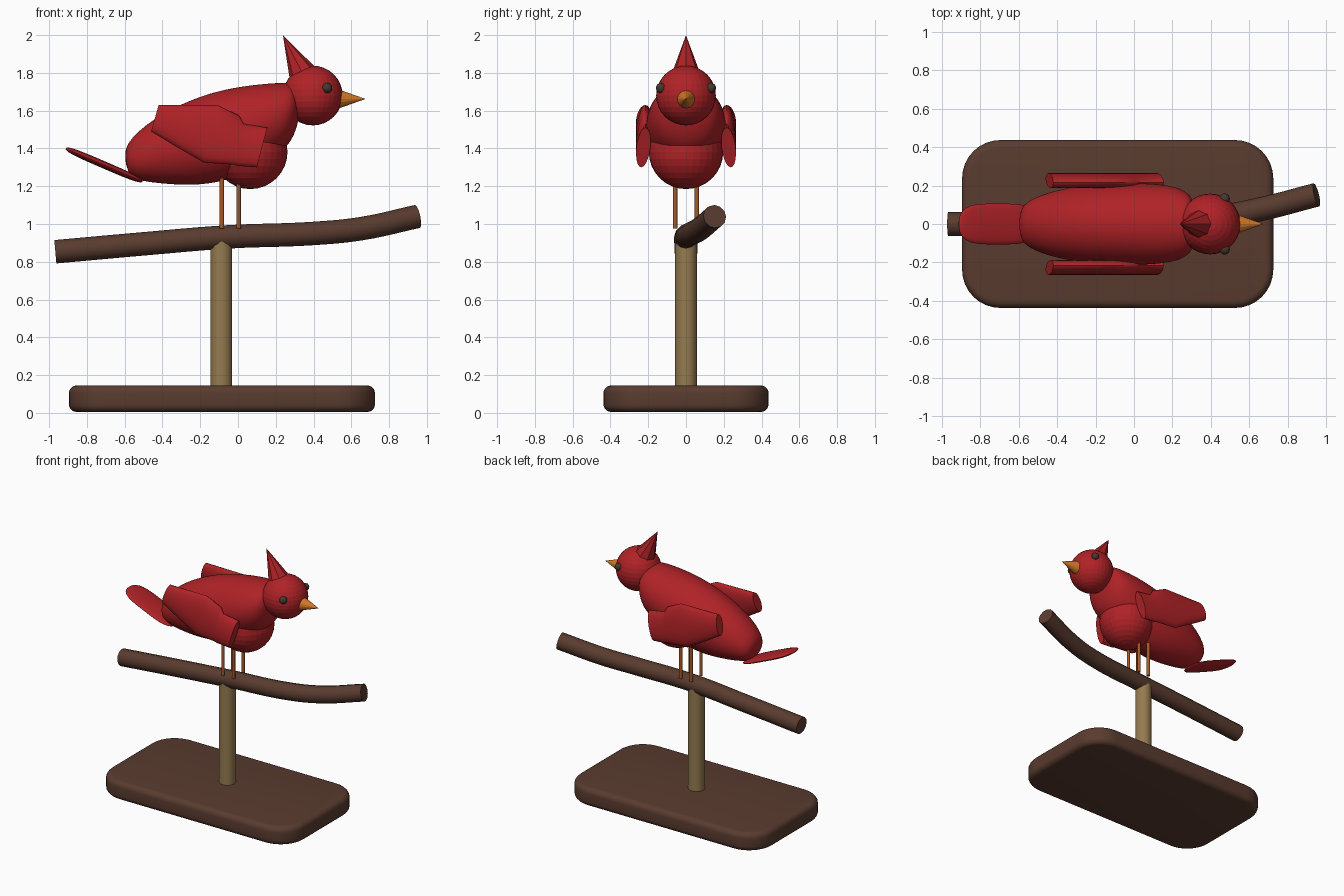
import bpy, bmesh, math
from mathutils import Vector

cube = bpy.data.objects.get("Cube")
if cube:
    bpy.data.objects.remove(cube, do_unlink=True)


def material(name, rgb):
    m = bpy.data.materials.new(name)
    m.use_nodes = True
    m.diffuse_color = (*rgb, 1)
    m.node_tree.nodes["Principled BSDF"].inputs["Base Color"].default_value = (*rgb, 1)
    return m


RED = material("red", (0.43, 0.016, 0.02))
BROWN = material("dark brown", (0.1, 0.044, 0.028))
TAN = material("tan wood", (0.3, 0.2, 0.08))
ORANGE = material("orange", (0.66, 0.19, 0.02))
RUST = material("rust orange", (0.38, 0.1, 0.02))
EYE = material("eye grey", (0.06, 0.04, 0.03))


def finish(name, bm, mat, smooth=None, subdivide=0):
    """Turn a bmesh into an object with one material."""
    bmesh.ops.recalc_face_normals(bm, faces=bm.faces)
    mesh = bpy.data.meshes.new(name)
    bm.to_mesh(mesh)
    bm.free()
    mesh.materials.append(mat)
    ob = bpy.data.objects.new(name, mesh)
    bpy.context.collection.objects.link(ob)
    if smooth:
        bpy.ops.object.select_all(action='DESELECT')
        ob.select_set(True)
        bpy.context.view_layer.objects.active = ob
        bpy.ops.object.shade_smooth_by_angle(angle=math.radians(smooth))
    if subdivide:
        mod = ob.modifiers.new("subdivision", 'SUBSURF')
        mod.levels = mod.render_levels = subdivide
    return ob


def loft(name, rings, mat, smooth=40, subdivide=0):
    """Skin a row of closed rings and cap both ends."""
    bm = bmesh.new()
    rows = [[bm.verts.new(p) for p in ring] for ring in rings]
    n = len(rows[0])
    for a, b in zip(rows, rows[1:]):
        for i in range(n):
            j = (i + 1) % n
            bm.faces.new((a[i], a[j], b[j], b[i]))
    bm.faces.new(rows[0])
    bm.faces.new(rows[-1])
    return finish(name, bm, mat, smooth, subdivide)


def section(top, bottom, width, n):
    """Ellipse spanning two points, with a half-width across y."""
    top, bottom = Vector(top), Vector(bottom)
    mid, up = (top + bottom) / 2, (top - bottom) / 2
    return [mid + up * math.cos(t) + Vector((0, width * math.sin(t), 0))
            for t in (2 * math.pi * i / n for i in range(n))]


def rounded_rect(cx, z, hx, hy, r, steps=8):
    ring = []
    for q, (sx, sy) in enumerate([(1, 1), (-1, 1), (-1, -1), (1, -1)]):
        for k in range(steps + 1):
            t = math.pi / 2 * (q + k / steps)
            ring.append(Vector((cx + sx * (hx - r) + r * math.cos(t),
                                sy * (hy - r) + r * math.sin(t), z)))
    return ring


def ball(name, centre, radius, mat, segments=32, smooth=None):
    bm = bmesh.new()
    bmesh.ops.create_uvsphere(bm, u_segments=segments, v_segments=segments // 2, radius=radius)
    bmesh.ops.translate(bm, verts=bm.verts, vec=centre)
    return finish(name, bm, mat, smooth)


def rod(name, start, end, r1, r2, sides, mat, smooth=None):
    """Cylinder or cone running between two points."""
    start, end = Vector(start), Vector(end)
    axis = end - start
    bm = bmesh.new()
    bmesh.ops.create_cone(bm, cap_ends=True, segments=sides, radius1=r1, radius2=r2,
                          depth=axis.length)
    bm.transform(axis.to_track_quat('Z', 'Y').to_matrix().to_4x4())
    bmesh.ops.translate(bm, verts=bm.verts, vec=(start + end) / 2)
    return finish(name, bm, mat, smooth)


# Stand: rounded slab and post
layers = []
for z0, s in ((0.045, -1), (0.105, 1)):
    angles = [math.pi / 2 * k / 5 for k in range(6)]
    for t in (angles if s > 0 else angles[::-1]):
        inset = 0.04 * (1 - math.cos(t))
        layers.append(rounded_rect(-0.085, z0 + s * 0.04 * math.sin(t),
                                   0.81 - inset, 0.437 - inset, 0.2 - inset))
loft("base", layers, BROWN, 50)
rod("post", (-0.088, 0, 0.12), (-0.088, 0, 0.93), 0.057, 0.057, 32, TAN, 40)

# Branch perch
curve = bpy.data.curves.new("branch", 'CURVE')
curve.dimensions = '3D'
curve.bevel_depth = 0.062
curve.bevel_resolution = 4
curve.resolution_u = 6
curve.use_fill_caps = True
path = [(-0.967, 0, 0.853), (-0.5, 0, 0.895), (-0.05, 0, 0.932),
        (0.4, 0.03, 0.95), (0.65, 0.075, 0.975), (0.95, 0.152, 1.04)]
spline = curve.splines.new('BEZIER')
spline.bezier_points.add(len(path) - 1)
for point, co in zip(spline.bezier_points, path):
    point.co = co
    point.handle_left_type = point.handle_right_type = 'AUTO'
curve.materials.append(BROWN)
bpy.context.collection.objects.link(bpy.data.objects.new("branch", curve))

# Body: back point, belly point and half-width of each section
body = [((-0.605, 1.38), (-0.585, 1.255), 0.08),
        ((-0.57, 1.455), (-0.51, 1.225), 0.13),
        ((-0.46, 1.55), (-0.38, 1.21), 0.175),
        ((-0.3, 1.64), (-0.2, 1.2), 0.207),
        ((-0.12, 1.706), (0, 1.24), 0.217),
        ((0.05, 1.735), (0.17, 1.345), 0.212),
        ((0.18, 1.747), (0.275, 1.41), 0.195),
        ((0.265, 1.75), (0.32, 1.53), 0.155),
        ((0.3, 1.735), (0.33, 1.62), 0.09)]
loft("body", [section((a, 0, b), (c, 0, d), w, 24) for (a, b), (c, d), w in body],
     RED, 60, 2)
ball("breast", (0.065, 0, 1.382), 0.197, RED)

# Tail: flat rounded paddle
tail_start, tail_end = Vector((-0.505, 0, 1.225)), Vector((-0.912, 0, 1.4))
rings = []
for k in range(17):
    t = -0.995 * math.cos(math.pi * k / 16)
    mid = tail_start.lerp(tail_end, (t + 1) / 2)
    swell = (1 - abs(t) ** 4) ** 0.4
    lift = Vector((0.4, 0, 0.92)) * 0.019 * swell
    rings.append(section(mid + lift, mid - lift, 0.106 * swell, 20))
loft("tail", rings, RED, 60)

# Wings: upper and lower edge points of each section
wing = [((-0.42, 1.63), (-0.46, 1.49)), ((-0.26, 1.63), (-0.32, 1.405)),
        ((-0.11, 1.63), (-0.18, 1.325)), ((0.005, 1.575), (-0.03, 1.315)),
        ((0.03, 1.53), (0, 1.308)), ((0.155, 1.51), (0.1, 1.3))]
for side, label in ((1, "left"), (-1, "right")):
    loft(label + "_wing",
         [section((a, side * 0.215, b), (c, side * 0.237, d), 0.037, 20)
          for (a, b), (c, d) in wing], RED, 40)
    ball(label + "_eye", (0.472, side * 0.132, 1.72), 0.027, EYE, 16, 60)
    for x, place in ((-0.085, "rear"), (0.003, "front")):
        rod(f"{label}_{place}_leg", (x, side * 0.058, 0.975), (x, side * 0.058, 1.3),
            0.012, 0.012, 12, RUST, 40)

# Head, crest and beak
ball("head", (0.396, 0, 1.68), 0.158, RED)
rod("crest", (0.355, 0, 1.77), (0.238, 0, 2.0), 0.085, 0, 8, RED)
rod("beak", (0.52, 0, 1.662), (0.675, 0, 1.662), 0.055, 0, 16, ORANGE)
